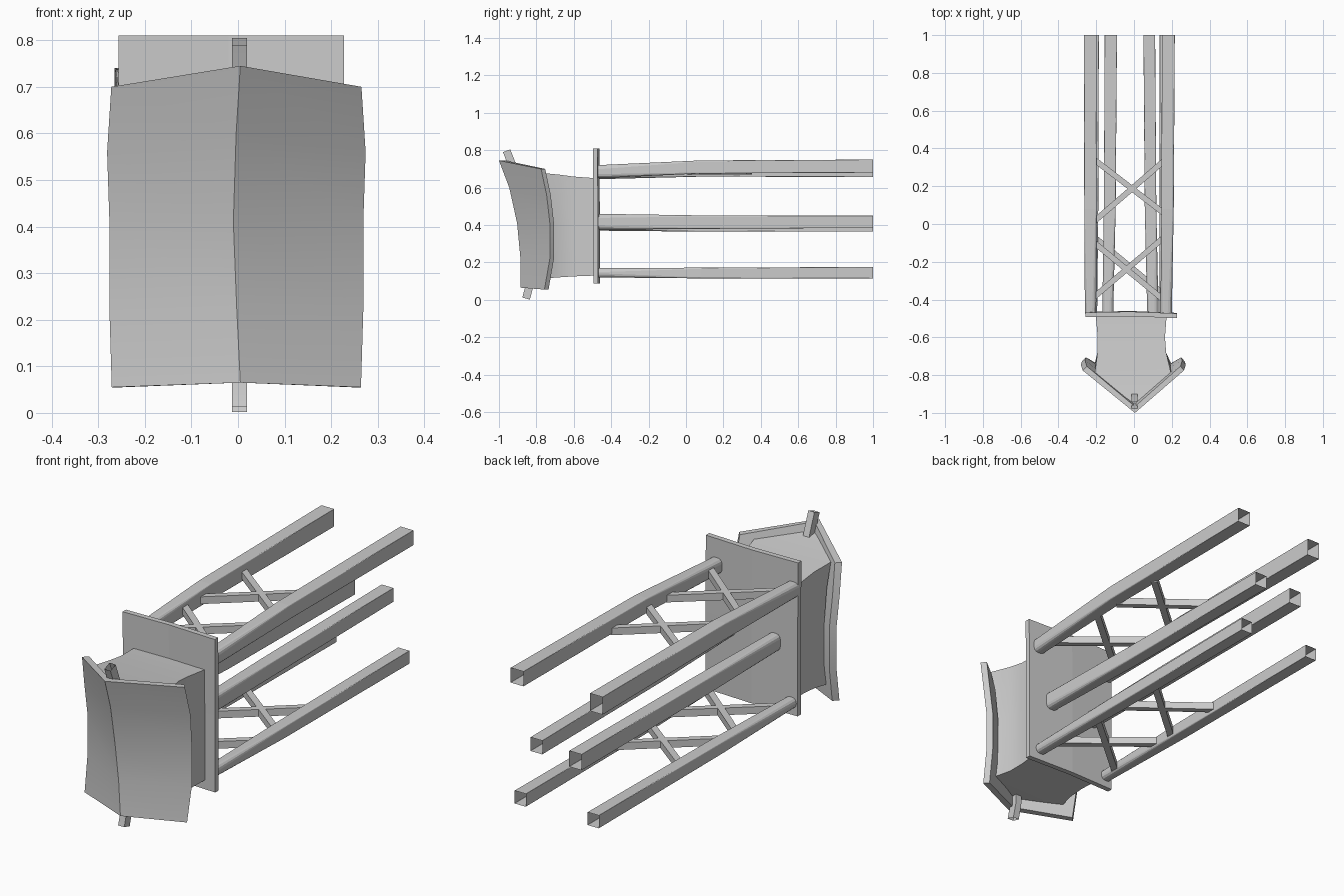
import bpy, math
from mathutils import Vector

if "Cube" in bpy.data.objects:
    bpy.data.objects.remove(bpy.data.objects["Cube"])


def make(name, verts, faces, smooth=None):
    me = bpy.data.meshes.new(name)
    me.from_pydata([tuple(v) for v in verts], [], faces)
    ob = bpy.data.objects.new(name, me)
    bpy.context.collection.objects.link(ob)
    bpy.ops.object.select_all(action='DESELECT')
    ob.select_set(True)
    bpy.context.view_layer.objects.active = ob
    bpy.ops.object.mode_set(mode='EDIT')
    bpy.ops.mesh.select_all(action='SELECT')
    bpy.ops.mesh.normals_make_consistent(inside=False)
    bpy.ops.object.mode_set(mode='OBJECT')
    if smooth:
        bpy.ops.object.shade_smooth_by_angle(angle=math.radians(smooth))
    return ob


def loft(name, rings, cap=False, smooth=None):
    n = len(rings[0])
    verts = [v for r in rings for v in r]
    faces = [(k * n + i, k * n + (i + 1) % n, (k + 1) * n + (i + 1) % n, (k + 1) * n + i)
             for k in range(len(rings) - 1) for i in range(n)]
    if cap:
        faces += [tuple(range(n)), tuple(range(len(verts) - n, len(verts)))]
    return make(name, verts, faces, smooth)


def beam_ring(y, x0, x1, z0, z1, r):
    # rectangle with rounded corners, normal to y
    pts = []
    for q, (cx, cz) in enumerate([(x1 - r, z1 - r), (x0 + r, z1 - r), (x0 + r, z0 + r), (x1 - r, z0 + r)]):
        for s in range(4):
            a = math.pi / 2 * (q + s / 3)
            pts.append((cx + r * math.cos(a), y, cz + r * math.sin(a)))
    return pts


# long beams: front rectangle and back rectangle (x0, x1, z0, z1)
beams = {
    'upper_beam_left': ((-.26, -.20, .645, .715), (-.265, -.198, .657, .74)),
    'upper_beam_right': ((.14, .20, .65, .72), (.148, .216, .68, .75)),
    'middle_beam_left': ((-.168, -.11, .37, .45), (-.155, -.09, .365, .44)),
    'middle_beam_right': ((.07, .13, .375, .46), (.05, .112, .385, .45)),
    'lower_beam_left': ((-.25, -.195, .12, .17), (-.245, -.186, .115, .176)),
    'lower_beam_right': ((.135, .19, .12, .17), (.136, .195, .115, .176)),
}
for name, (f, b) in beams.items():
    mid = [p * .35 + q * .65 for p, q in zip(f, b)]
    lift = .006 if name.startswith('upper') else -.002
    mid[2] += lift
    mid[3] += lift
    loft(name, [beam_ring(-.475, *f, .022), beam_ring(.08, *mid, .006), beam_ring(1, *b, .0008)])


# diagonal braces between the upper and the lower beam pairs
def brace(name, a, b, w=.03, h=.034):
    a, b = Vector(a), Vector(b)
    d = (b - a).normalized()
    s = d.cross(Vector((0, 0, 1))).normalized() * w / 2
    u = Vector((0, 0, h / 2))
    loft(name, [[p + s + u, p - s + u, p - s - u, p + s - u] for p in (a, b)], True)


for level, z, shift in (('upper', .688, 0), ('lower', .145, .03)):
    for i, (ya, yb, yc, yd) in enumerate([(.34, .06, .015, .335), (-.10, -.40 + shift / 2, -.385, -.07)]):
        s = shift if i else 0
        brace(f'{level}_brace_{i}_a', (-.21, ya + s, z), (.155, yb + s / 2, z))
        brace(f'{level}_brace_{i}_b', (-.21, yc, z), (.16, yd, z))

# backing plate
P = [(-.257, -.478), (-.02, -.473), (.228, -.483)]
outline = [(x, y - .0125) for x, y in P] + [(x, y + .0125) for x, y in reversed(P)]
loft('backing_plate', [[(x, y - .003 * (z > .5), z) for x, y in outline] for z in (.087, .45, .81)], True)

# V-shaped blade: ridge (x, y, z) and edge (half width, y, z) from top to bottom
ridge = [(.005, -1, .745), (-.004, -.945, .60), (-.01, -.903, .41), (-.003, -.886, .23), (.005, -.884, .065)]
edge = [(.268, -.775, .70), (.277, -.745, .56), (.272, -.728, .41), (.272, -.728, .22), (.267, -.757, .055)]
rings = []
for (rx, ry, rz), (ex, ey, ez) in zip(ridge, edge):
    rings.append([(-ex - .004, ey, ez), (rx, ry, rz), (ex - .003, ey, ez),
                  (ex - .022, ey + .022, ez), (rx, ry + .034, rz), (-ex + .018, ey + .022, ez)])
verts = [v for r in rings for v in r]
faces = [(k * 6 + i, k * 6 + (i + 1) % 6, k * 6 + 6 + (i + 1) % 6, k * 6 + 6 + i)
         for k in range(4) for i in range(6)]
for o in (0, 24):
    faces += [(o, o + 1, o + 4, o + 5), (o + 1, o + 2, o + 3, o + 4)]
make('blade', verts, faces, 22)

# body joining blade and plate, concave sides
# each level: side z at front, z at plate, ridge y, side corner y
levels = [(.68, .65, -.955, -.785), (.57, .55, -.905, -.755), (.41, .40, -.872, -.735),
          (.24, .25, -.857, -.735), (.115, .13, -.855, -.752)]
rings = []
for zf, zb, yr, yc in levels:
    zm = zf * .3 + zb * .7
    rings.append([(-.203, -.48, zb), (-.192, -.60, zm), (-.193, -.68, (zf + zm) / 2), (-.207, yc, zf),
                  (0, yr, zf + (.03 if zf > .6 else 0)),
                  (.195, yc, zf), (.170, -.68, (zf + zm) / 2), (.164, -.60, zm), (.173, -.48, zb)])
verts = [v for r in rings for v in r]
faces = [(k * 9 + i, k * 9 + (i + 1) % 9, k * 9 + 9 + (i + 1) % 9, k * 9 + 9 + i)
         for k in range(4) for i in range(9)]
for o in (0, 36):
    faces += [(o, o + 1, o + 7, o + 8), (o + 1, o + 2, o + 6, o + 7),
              (o + 2, o + 3, o + 5, o + 6), (o + 3, o + 4, o + 5)]
make('body', verts, faces, 30)

# curved bar behind the blade ridge, open square tube
path = [Vector((0, y, z)) for y, z in [(-.959, .797), (-.925, .71), (-.875, .55), (-.848, .38),
                                       (-.835, .22), (-.838, .07), (-.855, .007)]]
rings = []
for i, p in enumerate(path):
    t = (path[min(i + 1, 6)] - path[max(i - 1, 0)]).normalized()
    n = Vector((0, t.z, -t.y)) * .021
    w = Vector((.016, 0, 0))
    c = p + Vector((.003, 0, 0))
    rings.append([c + w + n, c - w + n, c - w - n, c + w - n])
loft('ridge_bar', rings, smooth=30)
